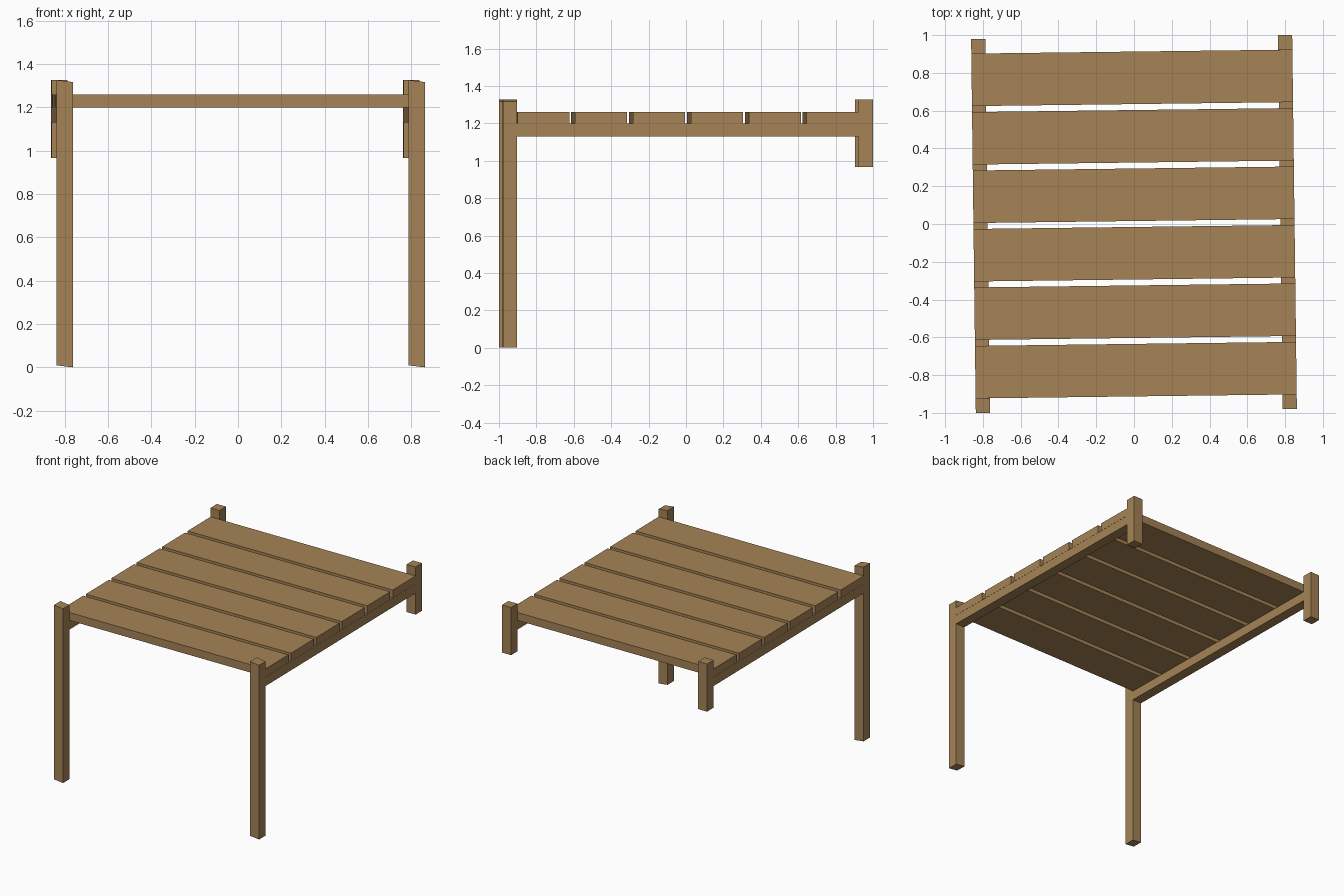
import bpy
from mathutils import Matrix

if "Cube" in bpy.data.objects:
    bpy.data.objects.remove(bpy.data.objects["Cube"])

wood = bpy.data.materials.new("brown wood")
wood.diffuse_color = (0.375, 0.228, 0.094, 1)
wood.use_nodes = True
wood.node_tree.nodes["Principled BSDF"].inputs["Base Color"].default_value = wood.diffuse_color

TURN = Matrix.Rotation(0.0125, 4, 'Z')  # whole frame is turned very slightly


def box(name, x, y, z, slope=0.0):
    """Box from (min, max) ranges; slope tilts the ends along x."""
    cx = (x[0] + x[1]) / 2
    verts = [(a, b, c - slope * (a - cx)) for a in x for b in y for c in z]
    faces = [(0, 1, 3, 2), (4, 6, 7, 5), (0, 4, 5, 1),
             (2, 3, 7, 6), (0, 2, 6, 4), (1, 5, 7, 3)]
    mesh = bpy.data.meshes.new(name)
    mesh.from_pydata(verts, [], faces)
    mesh.transform(TURN)
    mesh.materials.append(wood)
    obj = bpy.data.objects.new(name, mesh)
    bpy.context.collection.objects.link(obj)
    return obj


for side, cx in (("left", -0.8125), ("right", 0.8125)):
    x = (cx - 0.0375, cx + 0.0375)
    # long front leg with slightly slanted ends
    box(f"front_leg_{side}", x, (-0.99, -0.913), (0.005, 1.322), 0.12)
    # short back post
    box(f"back_post_{side}", x, (0.913, 0.99), (0.967, 1.327))
    # rail under the planks
    box(f"side_rail_{side}", x, (-0.913, 0.913), (1.13, 1.199))

# deck planks
for i in range(6):
    y = (i - 2.5) * 0.3095
    box(f"deck_plank_{i + 1}", (-0.85, 0.85), (y - 0.139, y + 0.139), (1.2, 1.26))
